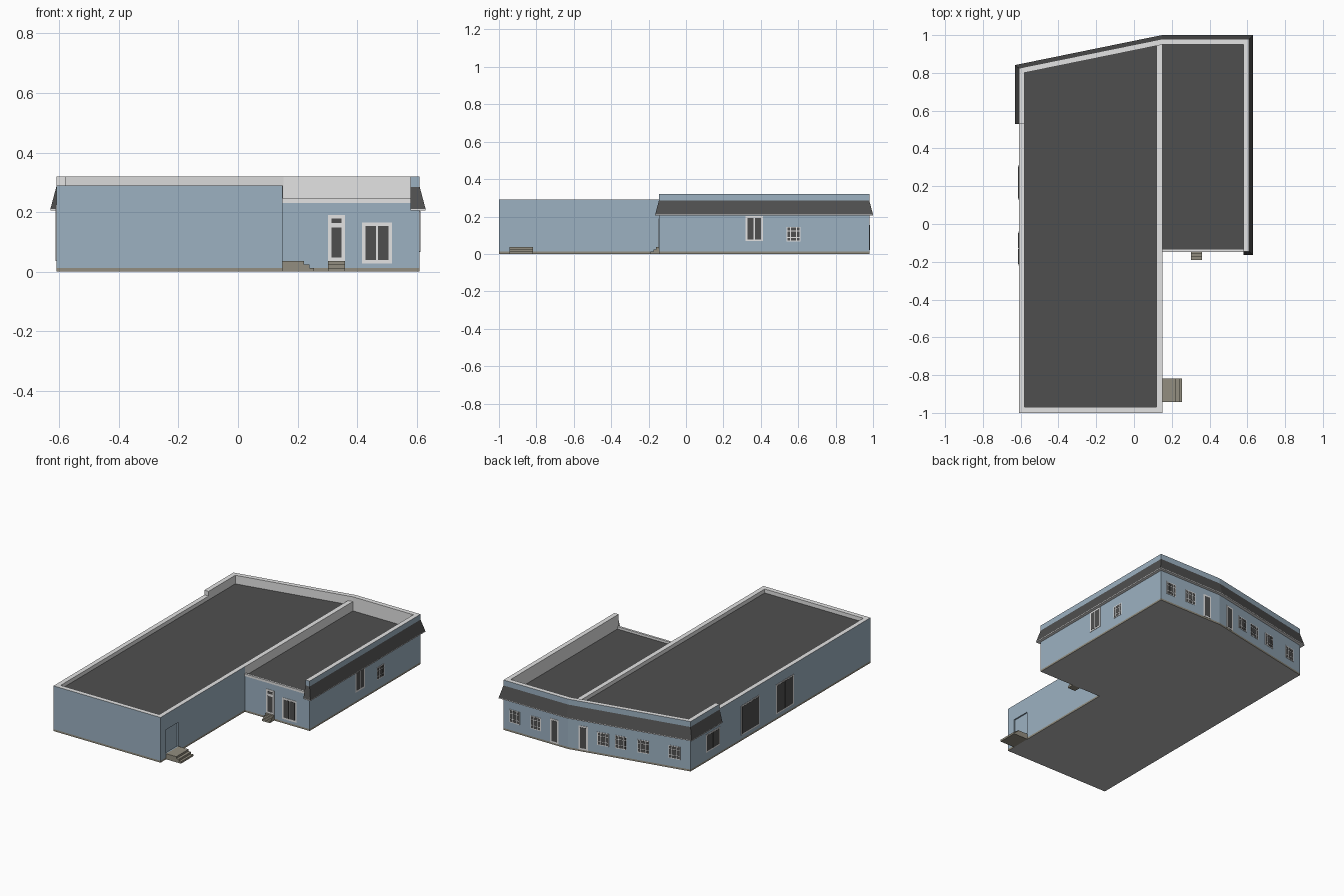
import bpy, bmesh
from mathutils import Vector, Matrix

if "Cube" in bpy.data.objects:
    bpy.data.objects.remove(bpy.data.objects["Cube"])


def material(name, rgb):
    m = bpy.data.materials.new(name)
    m.diffuse_color = (*rgb, 1)
    m.use_nodes = True
    m.node_tree.nodes["Principled BSDF"].inputs["Base Color"].default_value = m.diffuse_color
    return m


BLUE = material("blue wall", (0.332, 0.440, 0.535))
LIGHT = material("light trim", (0.77, 0.77, 0.77))
ROOF = material("dark roof", (0.078, 0.078, 0.078))
GLASS = material("dark glass", (0.078, 0.078, 0.078))
STONE = material("brown stone", (0.29, 0.27, 0.215))
BASE = material("grey underside", (0.48, 0.48, 0.48))


def finish(name, bm, mats):
    bmesh.ops.recalc_face_normals(bm, faces=bm.faces)
    me = bpy.data.meshes.new(name)
    bm.to_mesh(me)
    bm.free()
    for m in mats:
        me.materials.append(m)
    ob = bpy.data.objects.new(name, me)
    bpy.context.collection.objects.link(ob)
    return ob


def add_box(bm, lo, hi, mat=0, matrix=Matrix()):
    lo, hi = Vector(lo), Vector(hi)
    size = hi - lo
    m = matrix @ Matrix.Translation((lo + hi) / 2) @ Matrix.Diagonal((*size, 1))
    verts = bmesh.ops.create_cube(bm, size=1, matrix=m)["verts"]
    for f in {f for v in verts for f in v.link_faces}:
        f.material_index = mat


def box(name, lo, hi, mat):
    bm = bmesh.new()
    add_box(bm, lo, hi)
    return finish(name, bm, [mat])


def prism(name, outline, z0, z1, side, top, bottom):
    """Extruded footprint with its own side, top and bottom colours."""
    bm = bmesh.new()
    face = bm.faces.new([bm.verts.new((x, y, z0)) for x, y in outline])
    up = bmesh.ops.extrude_face_region(bm, geom=[face], use_keep_orig=True)["geom"]
    bmesh.ops.translate(bm, vec=(0, 0, z1 - z0),
                        verts=[g for g in up if isinstance(g, bmesh.types.BMVert)])
    bmesh.ops.recalc_face_normals(bm, faces=bm.faces)
    for f in bm.faces:
        f.material_index = 1 if f.normal.z > 0.5 else 2 if f.normal.z < -0.5 else 0
    return finish(name, bm, [side, top, bottom])


def sweep(name, path, profile, mats, edge_mats, caps=(0, 0)):
    """Sweep an (outward offset, z) profile along a mitred plan path."""
    pts = [Vector(p) for p in path]
    norms = []
    for a, b in zip(pts, pts[1:]):
        d = (b - a).normalized()
        norms.append(Vector((d.y, -d.x)))
    bm, rings = bmesh.new(), []
    for i, p in enumerate(pts):
        n1, n2 = norms[max(i - 1, 0)], norms[min(i, len(norms) - 1)]
        mitre = (n1 + n2) / (1 + n1.dot(n2))
        rings.append([bm.verts.new((*(p + mitre * o), z)) for o, z in profile])
    k = len(profile)
    for r, s in zip(rings, rings[1:]):
        for j in range(k):
            f = bm.faces.new((r[j], r[(j + 1) % k], s[(j + 1) % k], s[j]))
            f.material_index = edge_mats[j]
    for ring, cap in zip((rings[0], rings[-1]), caps):
        bm.faces.new(ring).material_index = cap
    return finish(name, bm, mats)


def split(a, b, shares, bar):
    """Divide a..b into panes of the given shares, with a bar between panes."""
    free = (b - a - bar * (len(shares) - 1)) / sum(shares)
    spans = []
    for s in shares:
        spans.append((a, a + s * free))
        a += s * free + bar
    return spans


def opening(name, x, y, normal, width, z0, z1, cols, rows, border=0.008, bar=0.004):
    """Thin light plate with dark panes laid out by column and row shares."""
    n = Vector((*normal, 0)).normalized()
    u = Vector((-n.y, n.x, 0))
    m = Matrix(((u.x, n.x, 0, x), (u.y, n.y, 0, y), (0, 0, 1, 0), (0, 0, 0, 1)))
    bm = bmesh.new()
    add_box(bm, (-width / 2, -0.002, z0), (width / 2, 0.002, z1), 0, m)
    for a, b in split(z0 + border, z1 - border, rows, bar):
        for c, d in split(border - width / 2, width / 2 - border, cols, bar):
            add_box(bm, (c, 0, a), (d, 0.003, b), 1, m)
    return finish(name, bm, [LIGHT, GLASS])


# Plan dimensions
L, MID, R = -0.61, 0.15, 0.61
FRONT, WING, BACK, BACK_L = -1.0, -0.145, 0.98, 0.825
ROOF_L, ROOF_R, T = 0.265, 0.23, 0.03

# Plinth and the two wings
prism("plinth", [(L, FRONT), (MID, FRONT), (MID, WING), (R, WING), (R, BACK),
                 (MID, BACK), (L, BACK_L)], 0, 0.012, STONE, STONE, BASE)
main = prism("main_wing", [(L, FRONT), (MID, FRONT), (MID, BACK), (L, BACK_L)],
             0.012, ROOF_L, BLUE, ROOF, BLUE)
prism("side_wing", [(MID, WING), (R, WING), (R, BACK), (MID, BACK)],
      0.012, ROOF_R, BLUE, ROOF, BLUE)

# Recessed side door in the main wing
cutter = box("door_cutter", (MID - 0.008, -0.943, 0.036), (MID + 0.05, -0.82, 0.19), BLUE)
cutter.hide_render = True
cutter.hide_viewport = True
cut = main.modifiers.new("side_door", "BOOLEAN")
cut.operation, cut.object, cut.solver = "DIFFERENCE", cutter, "EXACT"


# Parapets: blue outside, light on top and inside
def parapet(name, path, z0, z1, caps):
    sweep(name, path, [(0, z0), (0, z1), (-T, z1), (-T, z0)], [BLUE, LIGHT], [0, 1, 1, 1], caps)


rim = [(R, WING), (R, BACK), (MID, BACK), (L, BACK_L), (L, 0.53)]
parapet("high_parapet", rim, ROOF_R, 0.32, (0, 1))
parapet("low_parapet", [(L, 0.53), (L, FRONT), (MID, FRONT), (MID, WING)], ROOF_L, 0.29, (1, 1))
box("party_parapet", (MID - T, WING, ROOF_R), (MID + 0.001, BACK - T, 0.29), LIGHT)
box("front_coping", (MID, WING - 0.002, ROOF_R), (R - T, WING + 0.012, 0.245), LIGHT)

# Sloped awning with light soffit strip, returning round the front corner
hood = [(R - T, WING)] + rim
sweep("awning", hood, [(0, 0.285), (0.02, 0.21), (0, 0.21)], [ROOF], [0, 0, 0])
sweep("awning_soffit", hood, [(0, 0.21), (0.02, 0.21), (0.02, 0.205), (0, 0.205)],
      [LIGHT], [0] * 4)

# Front of the side wing
opening("front_door", 0.331, WING, (0, -1), 0.056, 0.036, 0.19, [1], [0.107, 0.017], 0.011, 0.015)
opening("front_window", 0.467, WING, (0, -1), 0.1, 0.028, 0.165, [1, 1], [1], 0.011, 0.006)

# Right wall
opening("right_tall_window", R, 0.365, (1, 0), 0.094, 0.068, 0.203, [1, 1], [1], 0.01, 0.006)
PRAIRIE = [1, 2, 1]
opening("right_small_window", R, 0.575, (1, 0), 0.074, 0.066, 0.145, PRAIRIE, PRAIRIE, 0.005)

# Left wall
opening("left_double_window", L, 0.6, (-1, 0), 0.14, 0.06, 0.175, [1, 1], [1])
opening("left_large_window_1", L, 0.22, (-1, 0), 0.185, 0.035, 0.225, [1], [1])
opening("left_large_window_2", L, -0.13, (-1, 0), 0.18, 0.035, 0.225, [1, 1], [1])

# Back wall: straight part, then slanted part
slope = (BACK - BACK_L) / (MID - L)
for i, x in enumerate((0.53, 0.38, 0.248, 0.056, -0.066, -0.177, -0.317, -0.51)):
    slanted = x < MID
    y = BACK + (x - MID) * slope if slanted else BACK
    n = (-slope, 1) if slanted else (0, 1)
    if i in (2, 3):
        opening(f"back_door_{i}", x, y, n, 0.058, 0.012, 0.165, [1], [1], 0.01)
    else:
        opening(f"back_window_{i}", x, y, n, 0.074, 0.062, 0.145, PRAIRIE, PRAIRIE, 0.005)

# Stone steps, three treads each
for i, (x, y) in enumerate(((0.255, -0.19), (0.24, -0.175), (0.222, -0.16))):
    z = 0.012 * i
    box(f"side_step_{i}", (MID, -0.943, z), (x, -0.818, z + 0.012), STONE)
    box(f"front_step_{i}", (0.303, y, z), (0.359, WING, z + 0.012), STONE)
